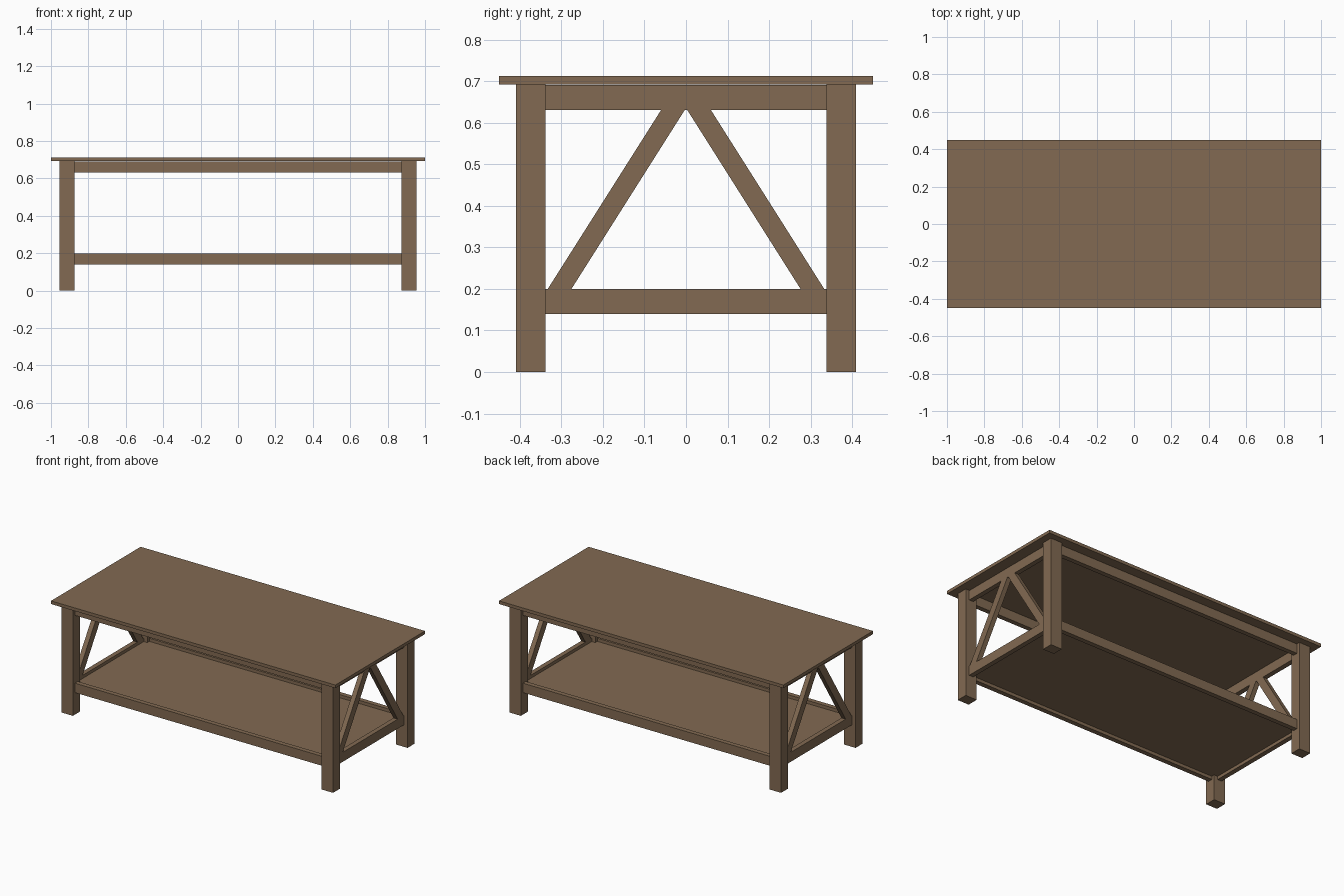
import bpy, bmesh

if "Cube" in bpy.data.objects:
    bpy.data.objects.remove(bpy.data.objects["Cube"])

wood = bpy.data.materials.new("brown_wood")
wood.diffuse_color = (0.223, 0.144, 0.084, 1)
wood.use_nodes = True
wood.node_tree.nodes["Principled BSDF"].inputs["Base Color"].default_value = wood.diffuse_color


def prism(name, profile, x0, x1):
    """Extrude a (y, z) profile from x0 to x1."""
    bm = bmesh.new()
    face = bm.faces.new([bm.verts.new((x0, y, z)) for y, z in profile])
    ext = bmesh.ops.extrude_face_region(bm, geom=[face])
    verts = [v for v in ext["geom"] if isinstance(v, bmesh.types.BMVert)]
    bmesh.ops.translate(bm, verts=verts, vec=(x1 - x0, 0, 0))
    bmesh.ops.recalc_face_normals(bm, faces=bm.faces)
    me = bpy.data.meshes.new(name)
    bm.to_mesh(me)
    bm.free()
    me.materials.append(wood)
    ob = bpy.data.objects.new(name, me)
    bpy.context.collection.objects.link(ob)
    return ob


def box(name, x0, x1, y0, y1, z0, z1):
    return prism(name, [(y0, z0), (y1, z0), (y1, z1), (y0, z1)], x0, x1)


LX, LY = 0.915, 0.374      # leg centres
HX, HY = 0.04, 0.035       # leg half sizes
T = 0.015                  # rail half thickness

# table top and lower shelf
box("table_top", -1, 1, -0.45, 0.45, 0.693, 0.713)
box("lower_shelf", -LX + T, LX - T, -LY + T, LY - T, 0.16, 0.18)

for s, side in ((-1, "left"), (1, "right")):
    x = s * LX
    # legs
    for t, end in ((-1, "front"), (1, "back")):
        y = t * LY
        box(f"{end}_{side}_leg", x - HX, x + HX, y - HY, y + HY, 0, 0.693)
        # sloping end braces
        brace = [(0.333, 0.2), (0.06, 0.631), (0.003, 0.631), (0.276, 0.2)]
        prism(f"{end}_{side}_brace", [(t * a, b) for a, b in brace], x - T, x + T)
    # end rails
    for z, level in ((0.14, "lower"), (0.631, "upper")):
        box(f"{level}_{side}_rail", x - T, x + T, -LY + HY, LY - HY, z, z + 0.06)

# long front and back rails
for t, end in ((-1, "front"), (1, "back")):
    for z, level in ((0.14, "lower"), (0.631, "upper")):
        y = t * LY
        box(f"{level}_{end}_rail", -LX + HX, LX - HX, y - T, y + T, z, z + 0.06)
